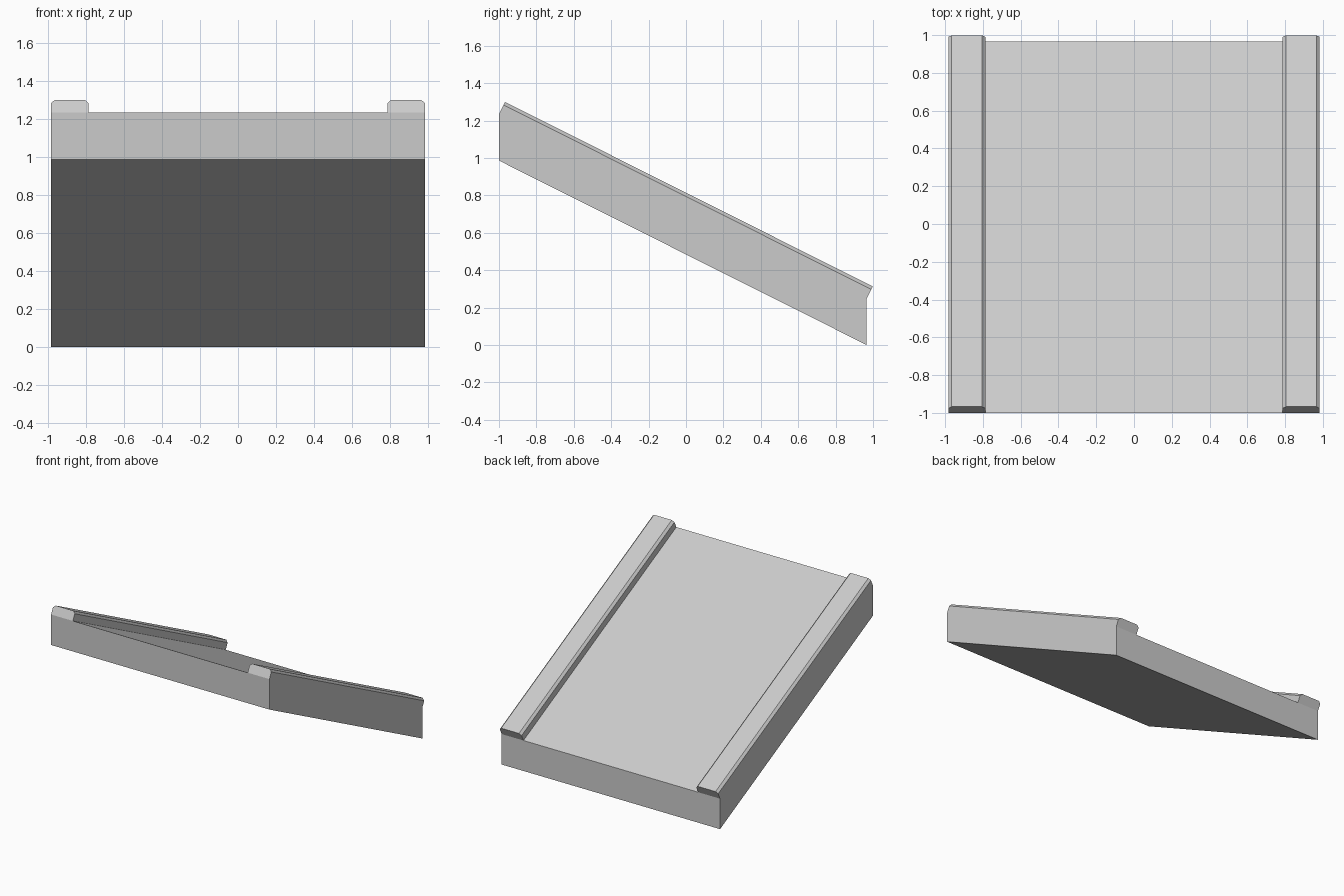
import bpy
import bmesh
from mathutils import Vector

cube = bpy.data.objects.get("Cube")
if cube:
    bpy.data.objects.remove(cube, do_unlink=True)

grey = bpy.data.materials.new("light_grey")
grey.use_nodes = True
colour = (0.6, 0.6, 0.6, 1)
grey.diffuse_color = colour
grey.node_tree.nodes["Principled BSDF"].inputs["Base Color"].default_value = colour


def prism(name, outline, offset):
    """Extrude a closed outline along an offset."""
    bm = bmesh.new()
    face = bm.faces.new([bm.verts.new(p) for p in outline])
    ends = bmesh.ops.extrude_face_region(bm, geom=[face])["geom"]
    moved = [v for v in ends if isinstance(v, bmesh.types.BMVert)]
    bmesh.ops.translate(bm, verts=moved, vec=offset)
    bmesh.ops.recalc_face_normals(bm, faces=bm.faces)
    mesh = bpy.data.meshes.new(name)
    bm.to_mesh(mesh)
    bm.free()
    mesh.materials.append(grey)
    obj = bpy.data.objects.new(name, mesh)
    bpy.context.collection.objects.link(obj)
    return obj


HALF = 0.983     # half width
FRONT, BACK = -1.0, 0.966
RISE = 0.986     # height gained from back to front
THICK = 0.248    # vertical thickness of the deck
slope = Vector((0, BACK - FRONT, -RISE))
normal = Vector((0, RISE, BACK - FRONT)).normalized()

# Sloping deck with upright ends
prism("sloping_deck",
      [(-HALF, FRONT, RISE), (-HALF, BACK, 0),
       (-HALF, BACK, THICK), (-HALF, FRONT, RISE + THICK)],
      (2 * HALF, 0, 0))

# Chamfered side rails, square to the slope
INNER, HEIGHT, CHAMFER = 0.787, 0.073, 0.018
section = [(INNER, 0), (INNER, HEIGHT - CHAMFER), (INNER + CHAMFER, HEIGHT),
           (HALF - CHAMFER, HEIGHT), (HALF, HEIGHT - CHAMFER), (HALF, 0)]
for side, name in ((1, "left_rail"), (-1, "right_rail")):
    prism(name,
          [Vector((side * x, FRONT, RISE + THICK)) + normal * h for x, h in section],
          slope)
